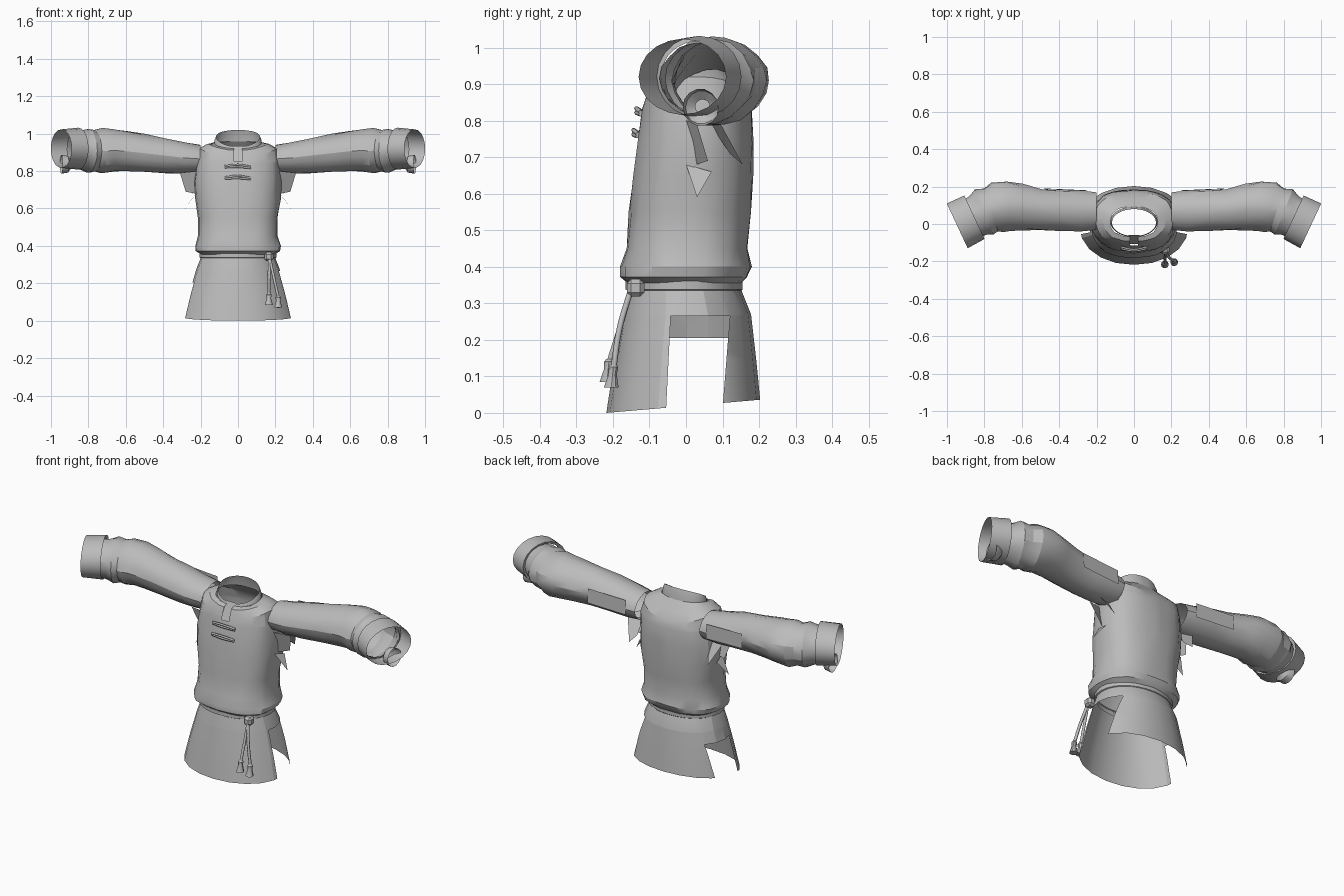
import bpy, bmesh, math, random
from mathutils import Vector

cube = bpy.data.objects.get("Cube")
if cube:
    bpy.data.objects.remove(cube, do_unlink=True)
random.seed(4)

cloth = bpy.data.materials.new("grey_cloth")
cloth.use_nodes = True
cloth.diffuse_color = (0.5, 0.5, 0.5, 1)
cloth.node_tree.nodes["Principled BSDF"].inputs["Base Color"].default_value = (0.5, 0.5, 0.5, 1)


def finish(name, bm, mirror=False, angle=35):
    mesh = bpy.data.meshes.new(name)
    bm.to_mesh(mesh)
    bm.free()
    obj = bpy.data.objects.new(name, mesh)
    bpy.context.collection.objects.link(obj)
    mesh.materials.append(cloth)
    bpy.ops.object.select_all(action="DESELECT")
    obj.select_set(True)
    bpy.context.view_layer.objects.active = obj
    bpy.ops.object.shade_smooth_by_angle(angle=math.radians(angle))
    if mirror:
        obj.modifiers.new("mirror", "MIRROR").use_mirror_merge = False
    return obj


def loft(rings, sides=28, power=1.0, jitter=0.0):
    """Skin rings given as centre, half axis u, half axis v and lift of the u ends."""
    bm = bmesh.new()
    loops = []
    for c, u, v, lift in rings:
        loop = []
        for i in range(sides):
            a = 2 * math.pi * i / sides
            cu, sv = math.cos(a), math.sin(a)
            cu = math.copysign(abs(cu) ** power, cu)
            sv = math.copysign(abs(sv) ** power, sv)
            noise = 1 + random.uniform(-jitter, jitter)
            offset = (Vector(u) * cu + Vector(v) * sv) * noise
            loop.append(bm.verts.new(Vector(c) + offset + Vector((0, 0, lift * cu * cu))))
        loops.append(loop)
    for low, high in zip(loops, loops[1:]):
        for i in range(sides):
            j = (i + 1) % sides
            bm.faces.new((low[i], low[j], high[j], high[i]))
    return bm


def level(z, rx, front, back, tilt=0.0, lift=0.0):
    """Horizontal ring; tilt raises the back, lift raises both sides."""
    return ((0, (front + back) / 2, z), (rx, 0, 0), (0, (back - front) / 2, tilt), lift)


def arm_ring(x, y, z, ry, rz, yaw):
    a = math.radians(yaw)
    return ((x, y, z), (ry * math.sin(a), ry * math.cos(a), 0), (0, 0, -rz), 0)


def cut(bm, planes, inside):
    """Slice along planes, then drop the faces that the rule selects."""
    for co, no in planes:
        geom = bm.verts[:] + bm.edges[:] + bm.faces[:]
        bmesh.ops.bisect_plane(bm, geom=geom, plane_co=co, plane_no=no)
    doomed = [f for f in bm.faces if inside(f.calc_center_median())]
    bmesh.ops.delete(bm, geom=doomed, context="FACES")


def sheets(name, outlines, mirror=True):
    bm = bmesh.new()
    for outline in outlines:
        bm.faces.new([bm.verts.new(p) for p in outline])
    finish(name, bm, mirror)


def tube(name, points, radius):
    curve = bpy.data.curves.new(name, "CURVE")
    curve.dimensions = "3D"
    curve.bevel_depth = radius
    curve.bevel_resolution = 1
    curve.use_fill_caps = True
    curve.resolution_u = 5
    spline = curve.splines.new("BEZIER")
    spline.bezier_points.add(len(points) - 1)
    for p, co in zip(spline.bezier_points, points):
        p.co = co
        p.handle_left_type = p.handle_right_type = "AUTO"
    obj = bpy.data.objects.new(name, curve)
    obj.data.materials.append(cloth)
    bpy.context.collection.objects.link(obj)


NECK = [((-0.022, 0, 0), (1, 0, 0)), ((0.022, 0, 0), (1, 0, 0))]

# Torso, bloused over the belt, with sloping shoulders and a neck slit
bm = loft([
    level(0.355, 0.198, -0.158, 0.15), level(0.372, 0.225, -0.18, 0.168),
    level(0.40, 0.23, -0.178, 0.18), level(0.45, 0.213, -0.165, 0.17),
    level(0.55, 0.212, -0.155, 0.178), level(0.65, 0.226, -0.145, 0.182),
    level(0.75, 0.23, -0.132, 0.182), level(0.83, 0.222, -0.12, 0.18, 0, 0.02),
    level(0.87, 0.208, -0.11, 0.168, 0, 0.05), level(0.91, 0.165, -0.092, 0.135, 0, 0.035),
    level(0.94, 0.125, -0.068, 0.092, 0.02, 0.01)], power=0.8, jitter=0.018)
cut(bm, NECK + [((0, 0, 0.85), (0, 0, 1))],
    lambda c: abs(c.x) < 0.022 and c.y < 0 and c.z > 0.85)
finish("torso", bm, angle=25)
sheets("neck_placket", [[(-0.035, -0.108, 0.83), (0.035, -0.108, 0.83),
                         (0.03, -0.06, 0.935), (-0.03, -0.06, 0.935)]], mirror=False)

# Standing collar, open at the front
bm = loft([level(0.937, 0.127, -0.07, 0.094, 0.02, 0.01),
           level(0.962, 0.124, -0.067, 0.088, 0.034, 0.008),
           level(0.975, 0.118, -0.065, 0.08, 0.045, 0.008)])
cut(bm, NECK, lambda c: abs(c.x) < 0.022 and c.y < 0)
finish("collar", bm)

# Skirt with a slit at each side, the right one shorter
bm = loft([level(0.018, 0.292, -0.218, 0.203, 0.018),
           level(0.14, 0.262, -0.198, 0.192, 0.008),
           level(0.27, 0.225, -0.174, 0.178), level(0.34, 0.198, -0.158, 0.15)],
          sides=20, power=0.95)
cut(bm, [((0, -0.045, 0.2), (0, 1, -0.05)), ((0, 0.115, 0.2), (0, 1, -0.08)),
         ((0, 0, 0.205), (0, 0, 1)), ((0, 0, 0.265), (0, 0, 1))],
    lambda c: abs(c.x) > 0.1 and c.z < (0.265 if c.x > 0 else 0.205)
    and -0.045 < c.y - 0.05 * (c.z - 0.2) and c.y - 0.08 * (c.z - 0.2) < 0.115)
finish("skirt", bm, angle=20)

# Belt and its knot
finish("belt", loft([level(0.335, 0.2, -0.16, 0.152), level(0.338, 0.206, -0.165, 0.155),
                     level(0.368, 0.206, -0.165, 0.155), level(0.372, 0.2, -0.16, 0.15)],
                    power=0.95))
bm = bmesh.new()
bmesh.ops.create_cube(bm, size=0.048)
bmesh.ops.bevel(bm, geom=bm.edges[:], offset=0.012, segments=1, affect="EDGES")
bmesh.ops.translate(bm, vec=(0.165, -0.138, 0.342), verts=bm.verts)
finish("belt_knot", bm)

# Hanging cords with tassels
for side, x, y, z in (("right", 0.165, -0.21, 0.14), ("left", 0.215, -0.198, 0.125)):
    tube(side + "_cord", [(0.168, -0.15, 0.34), ((0.168 + x) / 2, -0.182, 0.23), (x, y, z)], 0.008)
    profile = [(0.008, 0.008), (0, 0.014), (-0.02, 0.012), (-0.055, 0.021), (-0.056, 0.001)]
    finish(side + "_tassel", loft([((x, y - 0.1 * (0.01 - dz), z + dz), (r, 0, 0), (0, -r, 0), 0)
                                   for dz, r in profile], sides=10))

# Chest fastenings
for name, z, y in (("upper_toggle", 0.822, -0.13), ("lower_toggle", 0.762, -0.138)):
    for dz in (0, 0.012):
        tube(name, [(-0.07, y + 0.006, z - 0.002 + dz / 2), (0, y - 0.006, z + dz),
                    (0.068, y + 0.006, z - 0.005 + dz / 2)], 0.006)

# Sleeves, bent forward past the elbow and gathered at the wrist
bm = loft([arm_ring(0.2, 0.07, 0.865, 0.10, 0.075, 0),
           arm_ring(0.28, 0.07, 0.87, 0.108, 0.085, 0),
           arm_ring(0.38, 0.072, 0.882, 0.108, 0.095, 0),
           arm_ring(0.5, 0.075, 0.896, 0.11, 0.102, -4),
           arm_ring(0.6, 0.09, 0.907, 0.122, 0.11, -3),
           arm_ring(0.67, 0.098, 0.91, 0.132, 0.113, 4),
           arm_ring(0.73, 0.088, 0.908, 0.134, 0.122, 14),
           arm_ring(0.765, 0.076, 0.908, 0.122, 0.11, 18),
           arm_ring(0.80, 0.062, 0.91, 0.13, 0.119, 22),
           arm_ring(0.835, 0.045, 0.912, 0.115, 0.105, 25),
           arm_ring(0.87, 0.03, 0.915, 0.112, 0.1, 25)], sides=18, power=1.1, jitter=0.03)
finish("sleeves", bm, mirror=True, angle=25)

# Turned cuffs
finish("cuffs", loft([arm_ring(0.86, 0.033, 0.92, 0.112, 0.098, 25),
                      arm_ring(0.853, 0.036, 0.92, 0.128, 0.112, 25),
                      arm_ring(0.945, -0.01, 0.92, 0.132, 0.103, 25)], sides=20), mirror=True)

# Narrow inner wrist openings, low in the cuffs
finish("inner_wrists", loft([arm_ring(0.89, 0.045, 0.838, 0.02, 0.02, 8),
                             arm_ring(0.91, 0.042, 0.836, 0.044, 0.046, 8),
                             arm_ring(0.945, 0.04, 0.836, 0.05, 0.05, 8)],
                            sides=14, jitter=0.03), mirror=True)

# Torn cloth under the arms and behind the shoulders
sheets("torn_flaps", [
    [(0.215, 0.04, 0.83), (0.3, 0.09, 0.8), (0.245, 0.155, 0.68), (0.22, 0.12, 0.71)],
    [(0.22, 0, 0.8), (0.31, 0.03, 0.79), (0.28, 0.06, 0.69), (0.23, 0.03, 0.68)],
    [(0.225, 0, 0.68), (0.24, 0.07, 0.66), (0.288, 0.03, 0.59)],
    [(0.25, 0.176, 0.92), (0.48, 0.186, 0.93), (0.48, 0.19, 0.85), (0.25, 0.18, 0.84)],
])
